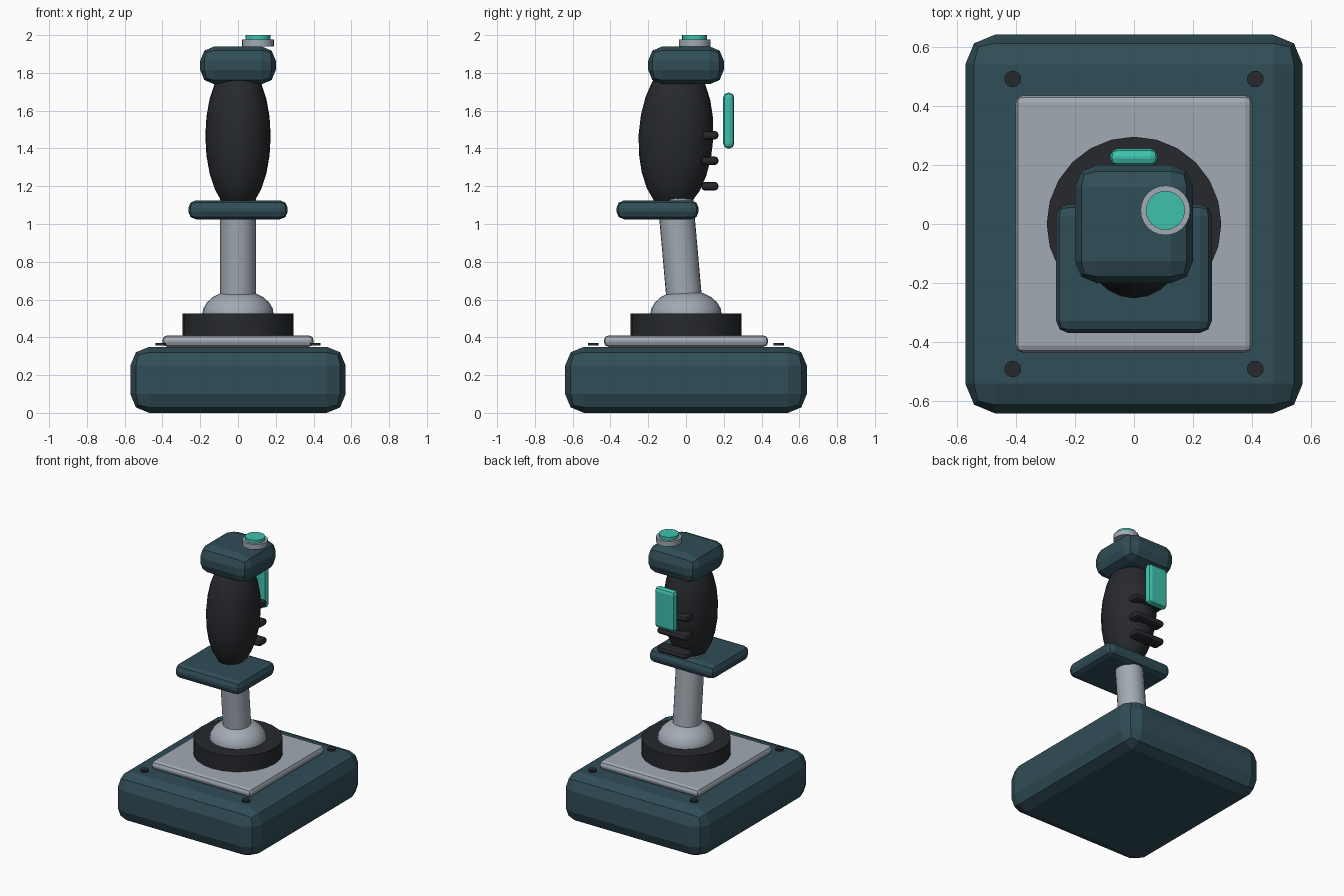
import bpy
from math import radians
from mathutils import Vector

if "Cube" in bpy.data.objects:
    bpy.data.objects.remove(bpy.data.objects["Cube"])


def material(name, rgb):
    m = bpy.data.materials.new(name)
    m.diffuse_color = (*rgb, 1)
    m.use_nodes = True
    m.node_tree.nodes["Principled BSDF"].inputs["Base Color"].default_value = m.diffuse_color
    return m


SHELL = material("dark_teal", (0.03, 0.075, 0.095))
BLACK = material("black", (0.02, 0.022, 0.026))
ACCENT = material("bright_teal", (0.05, 0.53, 0.42))
GREY = material("grey", (0.36, 0.4, 0.45))


def finish(name, mat, smooth=False):
    ob = bpy.context.object
    ob.name = name
    ob.data.materials.append(mat)
    bpy.ops.object.transform_apply(location=False, rotation=True, scale=True)
    if smooth:
        bpy.ops.object.shade_smooth_by_angle(angle=radians(35))
    return ob


def box(name, mat, x, y, z, bevel):
    """Bevelled box from (min, max) ranges."""
    lo, hi = Vector((x[0], y[0], z[0])), Vector((x[1], y[1], z[1]))
    bpy.ops.mesh.primitive_cube_add(size=1, location=(lo + hi) / 2)
    bpy.context.object.scale = hi - lo
    ob = finish(name, mat)
    mod = ob.modifiers.new("bevel", "BEVEL")
    mod.width = bevel
    mod.segments = 2
    return ob


def rod(name, mat, start, end, radius, sides=24):
    """Cylinder between two points."""
    a, b = Vector(start), Vector(end)
    bpy.ops.mesh.primitive_cylinder_add(vertices=sides, radius=radius,
                                        depth=(b - a).length, location=(a + b) / 2)
    bpy.context.object.rotation_euler = (b - a).to_track_quat("Z", "Y").to_euler()
    return finish(name, mat, True)


def ellipsoid(name, mat, centre, radii, tilt=0):
    bpy.ops.mesh.primitive_uv_sphere_add(segments=24, ring_count=12, radius=1, location=centre)
    bpy.context.object.scale = radii
    bpy.context.object.rotation_euler.x = radians(tilt)
    return finish(name, mat, True)


# Base with top plate and corner screws
box("base", SHELL, (-0.57, 0.57), (-0.64, 0.64), (0, 0.35), 0.1)
box("top_plate", GREY, (-0.4, 0.4), (-0.435, 0.435), (0.35, 0.41), 0.025)
for sx in (-1, 1):
    for sy in (-1, 1):
        x, y = sx * 0.41, sy * 0.49
        rod("screw", BLACK, (x, y, 0.358), (x, y, 0.37), 0.028, 16)

# Pivot collar, ball and leaning shaft
rod("collar", BLACK, (0, 0, 0.41), (0, 0, 0.525), 0.295)
ellipsoid("pivot_ball", GREY, (0, 0, 0.52), (0.19, 0.19, 0.13))
rod("shaft", GREY, (0, -0.003, 0.53), (0, -0.057, 1.14), 0.094)

# Hand guard, grip and head
box("hand_guard", SHELL, (-0.263, 0.263), (-0.368, 0.067), (1.025, 1.125), 0.04)
ellipsoid("grip", BLACK, (0, -0.053, 1.465), (0.173, 0.198, 0.4), -3)
box("head", SHELL, (-0.2, 0.2), (-0.2, 0.2), (1.74, 1.94), 0.075)

# Thumb button on a ring
rod("button_ring", GREY, (0.106, 0.046, 1.94), (0.106, 0.046, 1.978), 0.084)
rod("thumb_button", ACCENT, (0.106, 0.046, 1.97), (0.106, 0.046, 2.0), 0.066)

# Trigger and finger ridges at the back
box("trigger", ACCENT, (-0.081, 0.081), (0.197, 0.255), (1.4, 1.695), 0.025)
for z in (1.2, 1.335, 1.47):
    box("finger_ridge", BLACK, (-0.12, 0.12), (0.08, 0.172), (z - 0.023, z + 0.023), 0.02)
